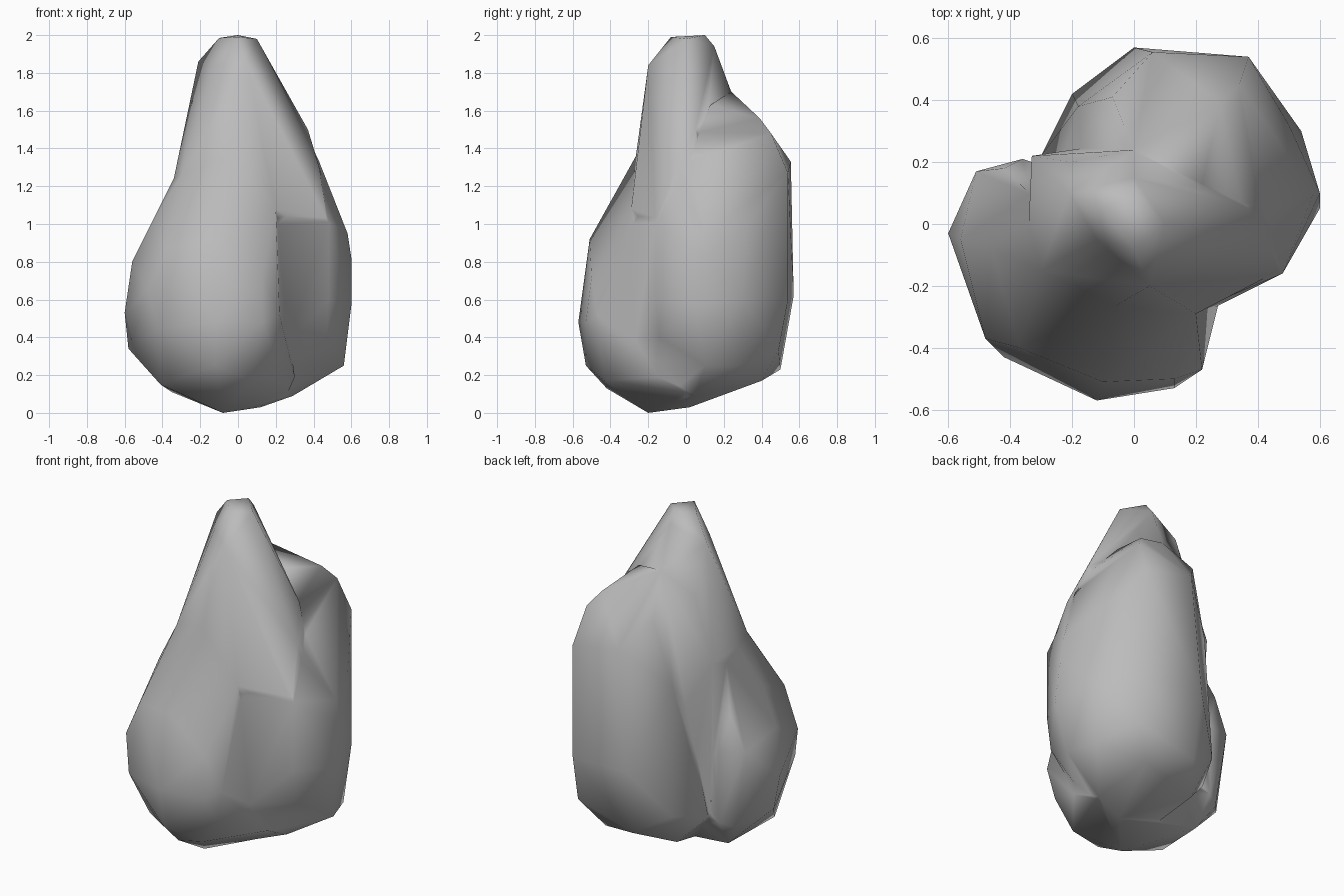
import bpy
import bmesh
from mathutils import Vector

cube = bpy.data.objects.get("Cube")
if cube:
    bpy.data.objects.remove(cube, do_unlink=True)

stone = bpy.data.materials.new("stone grey")
stone.use_nodes = True
grey = (0.5, 0.5, 0.5, 1)
stone.diffuse_color = grey
stone.node_tree.nodes["Principled BSDF"].inputs["Base Color"].default_value = grey


def boulder(name, corners):
    """A convex lump of rock wrapped around its outermost corners."""
    bm = bmesh.new()
    for corner in corners:
        bm.verts.new(Vector(corner))
    bmesh.ops.convex_hull(bm, input=bm.verts)
    loose = [v for v in bm.verts if not v.link_faces]
    bmesh.ops.delete(bm, geom=loose, context="VERTS")
    bmesh.ops.recalc_face_normals(bm, faces=bm.faces)
    mesh = bpy.data.meshes.new(name)
    bm.to_mesh(mesh)
    bm.free()
    mesh.materials.append(stone)
    obj = bpy.data.objects.new(name, mesh)
    bpy.context.collection.objects.link(obj)
    return obj


# Tall spire with a small blunt tip, spreading down into the body
spire = boulder("rock", [
    (-.1, .04, 1.985), (0, .1, 2), (.1, 0, 1.98), (0, -.08, 1.99),
    (-.21, .1, 1.86), (-.12, -.05, 1.84), (.05, -.2, 1.84), (0, .15, 1.94),
    (0, .24, 1.7), (-.2, .2, 1.58), (.37, .05, 1.5),
    (-.34, 0, 1.24), (-.33, .22, 1.22), (-.3, -.15, 1.26),
    (-.06, -.265, 1.36), (.1, -.265, 1.28), (.2, -.29, 1.08),
    (.43, -.05, 1.3), (.47, -.15, 1.03), (.48, .06, 1.14),
    (-.3, .2, .3), (.3, -.1, .3), (-.1, -.2, .3), (.2, .3, .3),
])

# Broad high shoulder at the back left, running down to the ground
shoulder = boulder("back_shoulder", [
    (0, .24, 1.71), (.22, .13, 1.63), (.35, .08, 1.5), (-.07, .41, 1.49),
    (.28, .39, 1.56), (.34, .45, 1.48), (.37, .54, 1.27), (.06, .555, 1.33),
    (.43, .02, 1.33), (.48, .06, 1.15), (-.18, .38, 1.1), (.5, .32, 1),
    (.58, .1, .95), (.2, -.28, 1.05), (.48, -.16, 1.01), (.48, -.16, .6),
    (.6, .1, .82), (.6, .05, .57), (0, .57, .62), (.37, .54, .6),
    (-.2, .42, .35), (-.3, .22, .3), (.26, -.27, .38), (.54, .3, .6),
    (.47, -.14, .4), (.56, .1, .25), (.5, .28, .25), (.37, .49, .33),
    (0, .5, .23), (.25, .4, .17), (-.15, .3, .14), (.29, .05, .09),
    (.12, .02, .03), (-.08, -.2, .01),
])

# Front right bulge, its top leaning flush against the spire
bulge = boulder("front_bulge", [
    (-.3, -.15, 1.26), (-.06, -.265, 1.36), (.2, -.29, 1.08),
    (-.34, 0, 1.24), (-.34, .1, 1.18), (-.46, -.08, 1), (-.1, -.51, .92),
    (-.37, -.4, .87), (-.56, -.05, .8), (-.42, .18, .92),
    (-.48, -.37, .65), (.13, -.5, .72), (-.6, -.03, .53), (-.51, .17, .72),
    (-.12, -.57, .48), (.13, -.53, .48), (.22, -.47, .52), (.26, -.28, .4),
    (-.42, -.43, .45), (-.58, 0, .34), (-.36, .21, .7), (-.36, .21, .28),
    (-.44, .16, .25), (-.12, -.53, .25), (.18, -.45, .34), (.3, -.15, .19),
    (.07, -.43, .17), (-.41, -.25, .15), (-.1, -.42, .13), (-.35, .1, .11),
    (-.08, -.2, 0), (.12, .02, .03), (.27, 0, .1),
])

# Fuse the lumps into one skin
bpy.context.view_layer.objects.active = spire
for lump in (shoulder, bulge):
    fuse = spire.modifiers.new("fuse", "BOOLEAN")
    fuse.operation = "UNION"
    fuse.solver = "EXACT"
    fuse.object = lump
    bpy.ops.object.modifier_apply(modifier=fuse.name)
    bpy.data.objects.remove(lump, do_unlink=True)

# Merge slivers left along the joins, then shade softly
bm = bmesh.new()
bm.from_mesh(spire.data)
bmesh.ops.remove_doubles(bm, verts=bm.verts, dist=0.02)
bmesh.ops.triangulate(bm, faces=bm.faces)
for face in bm.faces:
    face.smooth = True
bm.to_mesh(spire.data)
bm.free()
